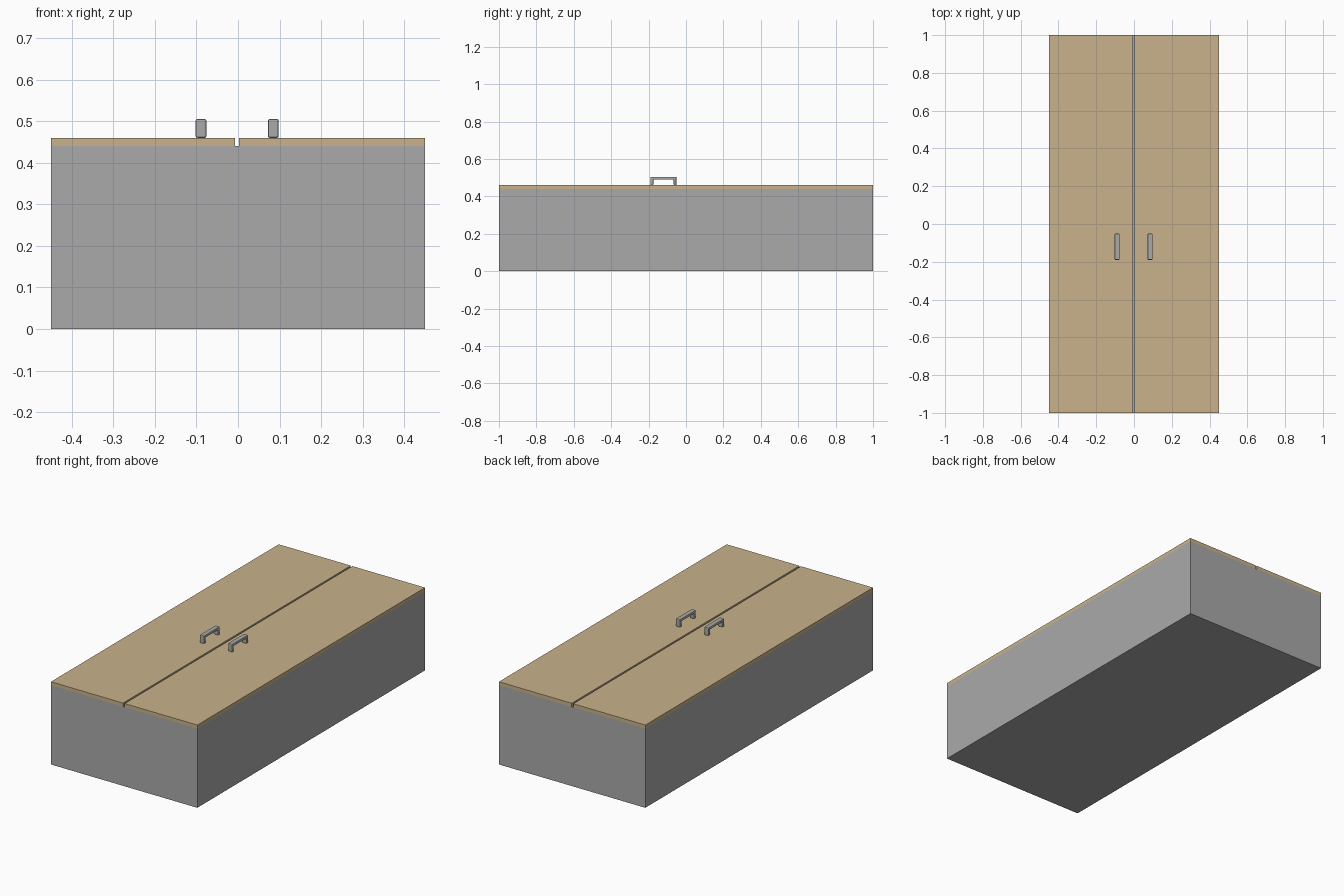
import bpy
import bmesh
from mathutils import Vector

if "Cube" in bpy.data.objects:
    bpy.data.objects.remove(bpy.data.objects["Cube"], do_unlink=True)


def material(name, color):
    mat = bpy.data.materials.new(name)
    mat.use_nodes = True
    mat.diffuse_color = color
    mat.node_tree.nodes["Principled BSDF"].inputs["Base Color"].default_value = color
    return mat


def add_object(name, bm, mat):
    bmesh.ops.recalc_face_normals(bm, faces=bm.faces)
    mesh = bpy.data.meshes.new(name)
    bm.to_mesh(mesh)
    bm.free()
    mesh.materials.append(mat)
    obj = bpy.data.objects.new(name, mesh)
    bpy.context.collection.objects.link(obj)
    return obj


def box(name, low, high, mat):
    low, high = Vector(low), Vector(high)
    bm = bmesh.new()
    bmesh.ops.create_cube(bm, size=1)
    bmesh.ops.scale(bm, vec=high - low, verts=bm.verts)
    bmesh.ops.translate(bm, vec=(low + high) / 2, verts=bm.verts)
    return add_object(name, bm, mat)


def handle(name, x, mat):
    # U-shaped side profile, extruded across the handle's width
    front, back, base, top, t, width = -0.19, -0.051, 0.46, 0.505, 0.015, 0.026
    profile = [(front, base), (front, top), (back, top), (back, base),
               (back - t, base), (back - t, top - t),
               (front + t, top - t), (front + t, base)]
    bm = bmesh.new()
    face = bm.faces.new([bm.verts.new((x - width / 2, y, z)) for y, z in profile])
    side = bmesh.ops.extrude_face_region(bm, geom=[face])["geom"]
    bmesh.ops.translate(bm, vec=(width, 0, 0),
                        verts=[v for v in side if isinstance(v, bmesh.types.BMVert)])
    obj = add_object(name, bm, mat)
    bevel = obj.modifiers.new("soft_edges", "BEVEL")
    bevel.width = 0.004
    bevel.segments = 2
    return obj


wood = material("light_wood", (0.58, 0.45, 0.26, 1))
grey = material("cabinet_grey", (0.4, 0.4, 0.4, 1))
metal = material("handle_metal", (0.4, 0.4, 0.4, 1))

# Cabinet lying on its back, doors facing up
half_width, door_base, door_top, seam = 0.45, 0.44, 0.46, -0.002
box("cabinet_body", (-half_width, -1, 0), (half_width, 1, door_base), grey)

for side, sign in (("left", 1), ("right", -1)):
    inner, outer = seam + sign * 0.005, sign * half_width
    box(side + "_door", (min(inner, outer), -1, door_base),
        (max(inner, outer), 1, door_top), wood)
    handle(side + "_handle", seam + sign * 0.087, metal)
